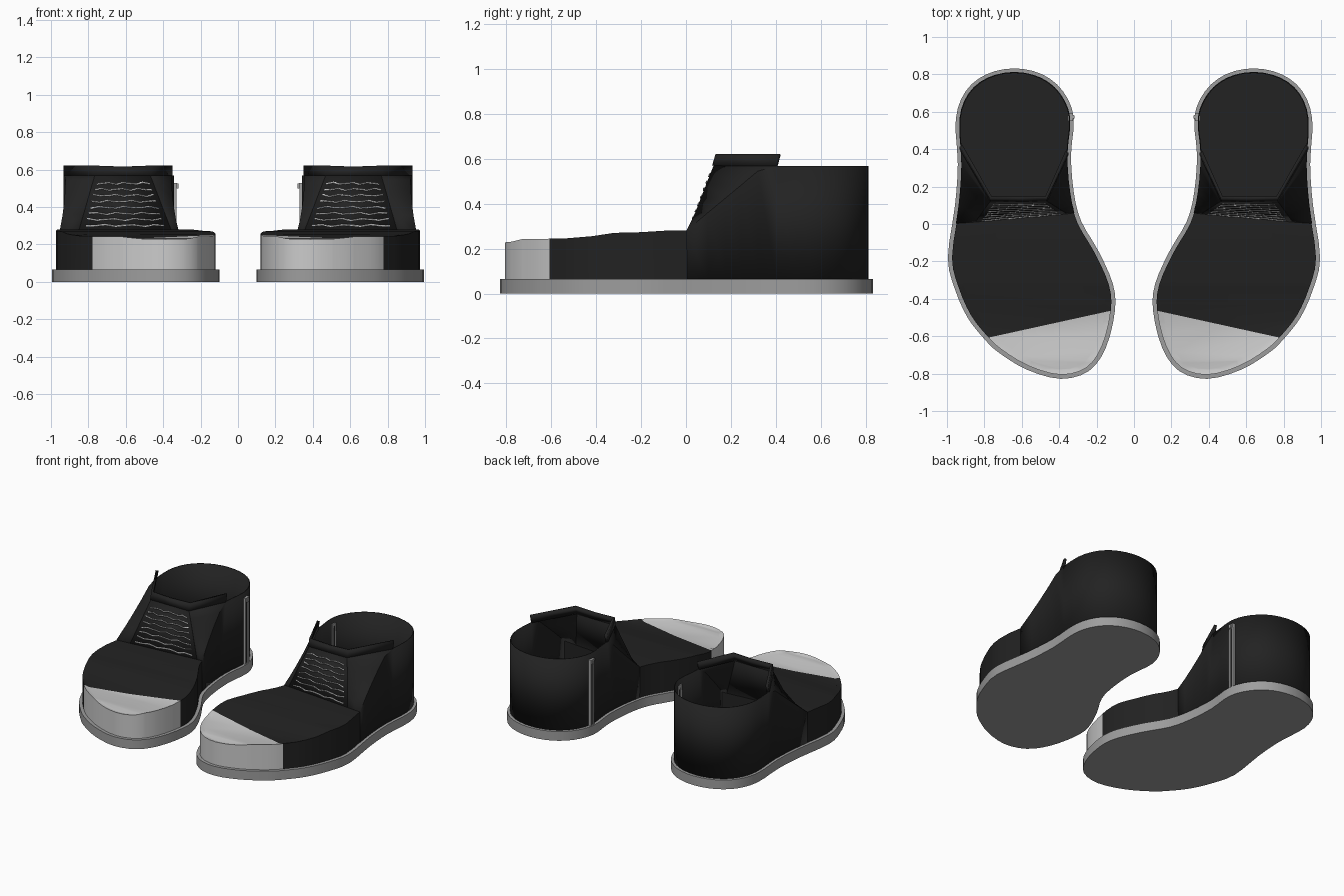
import bpy, bmesh, math
from mathutils import Vector

if "Cube" in bpy.data.objects:
    bpy.data.objects.remove(bpy.data.objects["Cube"])

def mat(name, v):
    m = bpy.data.materials.new(name)
    m.diffuse_color = (v, v, v, 1)
    m.use_nodes = True
    m.node_tree.nodes["Principled BSDF"].inputs["Base Color"].default_value = m.diffuse_color
    return m

BLACK = mat("black canvas", 0.016)
SOLE = mat("grey sole rubber", 0.34)
TOE = mat("light toe rubber", 0.60)
LACE = mat("pale lace", 0.65)
ZIP = mat("grey zip metal", 0.36)

# Footprint of one shoe: heel, outer side, toe, inner side
FOOT = [(.64, .832), (.79, .80), (.90, .71), (.953, .56), (.942, .32), (.957, .10),
        (.995, -.18), (.957, -.35), (.89, -.50), (.80, -.615), (.72, -.69),
        (.57, -.78), (.39, -.828), (.24, -.785), (.15, -.66), (.102, -.465),
        (.113, -.32), (.19, -.145), (.283, .016), (.322, .17), (.337, .37),
        (.322, .57), (.38, .71), (.49, .80)]

def smooth_loop(pts, n=3):
    """Closed Catmull-Rom curve through the points."""
    p = [Vector(q) for q in pts]
    out = []
    for i in range(len(p)):
        a, b, c, d = (p[(i + k) % len(p)] for k in (-1, 0, 1, 2))
        for s in range(n):
            t = s / n
            out.append(.5 * (2 * b + (c - a) * t + (2 * a - 5 * b + 4 * c - d) * t * t
                             + (3 * b - a - 3 * c + d) * t ** 3))
    return out

def inset(loop, d):
    res = []
    for i, p in enumerate(loop):
        t = (loop[(i + 1) % len(loop)] - loop[i - 1]).normalized()
        res.append(p + Vector((t.y, -t.x)) * d)
    return res

def finish(name, bm, mats, thick=0, angle=35):
    """Turn a bmesh into a part that is mirrored to the other shoe."""
    bmesh.ops.remove_doubles(bm, verts=bm.verts, dist=1e-5)
    bmesh.ops.recalc_face_normals(bm, faces=bm.faces)
    me = bpy.data.meshes.new(name)
    bm.to_mesh(me)
    bm.free()
    for m in mats:
        me.materials.append(m)
    ob = bpy.data.objects.new(name, me)
    bpy.context.collection.objects.link(ob)
    bpy.ops.object.select_all(action='DESELECT')
    ob.select_set(True)
    bpy.context.view_layer.objects.active = ob
    bpy.ops.object.shade_smooth_by_angle(angle=math.radians(angle))
    if thick:
        s = ob.modifiers.new("thickness", 'SOLIDIFY')
        s.thickness, s.offset = thick, 0
    ob.modifiers.new("other shoe", 'MIRROR').use_mirror_merge = False
    return ob

def face(bm, pts):
    return bm.faces.new([bm.verts.new(p) for p in pts])

def prism(bm, loop, z0, z1):
    """Extrude a flat loop; returns the top face."""
    f = face(bm, [(p.x, p.y, z0) for p in loop])
    top = bmesh.ops.extrude_face_region(bm, geom=[f], use_keep_orig=True)['geom']
    bmesh.ops.translate(bm, vec=(0, 0, z1 - z0),
                        verts=[v for v in top if isinstance(v, bmesh.types.BMVert)])
    return [g for g in top if isinstance(g, bmesh.types.BMFace)][0]

def box(bm, lo, hi):
    lo, hi = Vector(lo), Vector(hi)
    vs = bmesh.ops.create_cube(bm, size=1)['verts']
    for v in vs:
        v.co = (lo + hi) / 2 + Vector(a * b for a, b in zip(v.co, hi - lo))

outline = smooth_loop(FOOT)
upper = inset(outline, .022)
BASE, RIM = .065, .568

# Sole
bm = bmesh.new()
prism(bm, outline, 0, BASE)
finish("sole", bm, [SOLE])

# Insole
bm = bmesh.new()
prism(bm, inset(outline, .024), BASE - .01, BASE + .008)
finish("insole", bm, [BLACK])

# Split the footprint at the foot of the tongue
ahead = [i for i, p in enumerate(upper) if p.y < .02 - (p.x - .285) * .134]
front = upper[ahead[0] - 1:ahead[-1] + 2]
rear = upper[ahead[-1] + 1:] + upper[:ahead[0]]

# Forefoot with toe cap: flat-topped block following a height profile
PROFILE = [(-.83, .226), (-.78, .23), (-.73, .242), (-.54, .245), (-.42, .255),
           (-.32, .27), (-.2, .273), (-.09, .28), (.2, .28)]

def height(y):
    for (a, ha), (b, hb) in zip(PROFILE, PROFILE[1:]):
        if y <= b:
            return ha + (hb - ha) * max(0, (y - a) / (b - a))
    return PROFILE[-1][1]

bm = bmesh.new()
top = prism(bm, front, BASE, .3)
rim = list(top.verts)
bmesh.ops.inset_region(bm, faces=[top], thickness=.03)
for v in rim:
    if v.co.y < -.5:
        v.co.z = .29
toe_a, toe_b = Vector((.13, -.465, 0)), Vector((.79, -.61, 0))
toe_n = Vector((toe_a.y - toe_b.y, toe_b.x - toe_a.x, 0)).normalized()
cuts = [((0, y, 0), (0, 1, 0)) for y, _ in PROFILE[1:-1]] + [(toe_a, toe_n)]
for co, no in cuts:
    bmesh.ops.bisect_plane(bm, geom=bm.verts[:] + bm.edges[:] + bm.faces[:],
                           plane_co=co, plane_no=no)
for v in bm.verts:
    if v.co.z > .2:
        v.co.z += height(v.co.y) - .3
for f in bm.faces:
    f.material_index = int((f.calc_center_median() - toe_a).dot(toe_n) < 0)
finish("forefoot_and_toe_cap", bm, [BLACK, TOE], angle=25)

# Ankle upper: heel wall, folded side panels and sloping tongue panel
w_in, w_out = rear[0], rear[-1]
TOP_Y = .35

def rise(p, w):
    return min(1, max(0, (p.y - w.y) / (TOP_Y - w.y)))

def wall_top(i):
    p = rear[i]
    t = rise(p, w_in if i < len(rear) / 2 else w_out)
    z0 = height((w_in if i < len(rear) / 2 else w_out).y)
    return Vector((p.x, p.y, z0 + (RIM - z0) * t))

def along(t):
    p = w_in.lerp(w_out, t)
    return Vector((p.x, p.y, height(p.y)))

foot_in, foot_out = along(.06), along(.84)
tip_in, tip_out = Vector((.47, .125, RIM)), Vector((.765, .125, RIM))
bm = bmesh.new()
tops = [wall_top(i) for i in range(len(rear))]
for i in range(len(rear) - 1):
    a, b = rear[i], rear[i + 1]
    face(bm, [(a.x, a.y, BASE), (b.x, b.y, BASE), tops[i + 1], tops[i]])
corners = []
for order, w, foot, tip in ((tops, w_in, foot_in, tip_in),
                            (tops[::-1], w_out, foot_out, tip_out)):
    for a, b in zip(order, order[1:]):
        ta, tb = rise(a, w), rise(b, w)
        if ta >= 1:
            corners.append(a)
            break
        face(bm, [a, b, foot.lerp(tip, tb), foot.lerp(tip, ta)])
face(bm, [foot_in, foot_out, tip_out, tip_in])
finish("ankle_upper", bm, [BLACK], thick=.006)

# Raised collar around the front of the opening
bm = bmesh.new()
lean = Vector((0, .014, .052))
mid = (tip_in + tip_out) / 2
ring = [corners[0], tip_in, mid, tip_out, corners[1]]
for i in range(4):
    a, b = ring[i], ring[i + 1]
    la, lb = (lean - Vector((0, 0, .006 if q == mid else 0)) for q in (a, b))
    face(bm, [a, b, b + lb, a + la])
finish("collar", bm, [BLACK], thick=.018)

# Laces: thin sagging strips lying on the tongue panel
slope_n = (foot_out - foot_in).cross(tip_in - foot_in).normalized()
if slope_n.y > 0:
    slope_n = -slope_n
bm = bmesh.new()
ROWS, STEPS = 8, 8
up = (tip_in - foot_in).normalized() * .004
for r in range(ROWS):
    t = .07 + .78 * r / (ROWS - 1)
    left, right = foot_in.lerp(tip_in, t), foot_out.lerp(tip_out, t)
    line = []
    for s in range(STEPS + 1):
        u = .06 + .88 * s / STEPS
        p = left.lerp(right, u) + slope_n * .007
        line.append(p + up * (1.5 * math.sin(s * 2.3 + r * 1.7)))
    for a, b in zip(line, line[1:]):
        face(bm, [a - up, b - up, b + up, a + up])
finish("laces", bm, [LACE], thick=.004)

# Zip on the inner ankle: two rails, dark teeth strip and a pull
bm = bmesh.new()
for y in (.55, .578):
    box(bm, (.328, y, BASE), (.352, y + .016, .53))
box(bm, (.326, .55, .50), (.352, .594, .53))
box(bm, (.318, .564, .50), (.34, .58, .525))
finish("zip_rails", bm, [ZIP])
bm = bmesh.new()
box(bm, (.336, .564, BASE), (.352, .58, .51))
finish("zip_teeth", bm, [BLACK])
